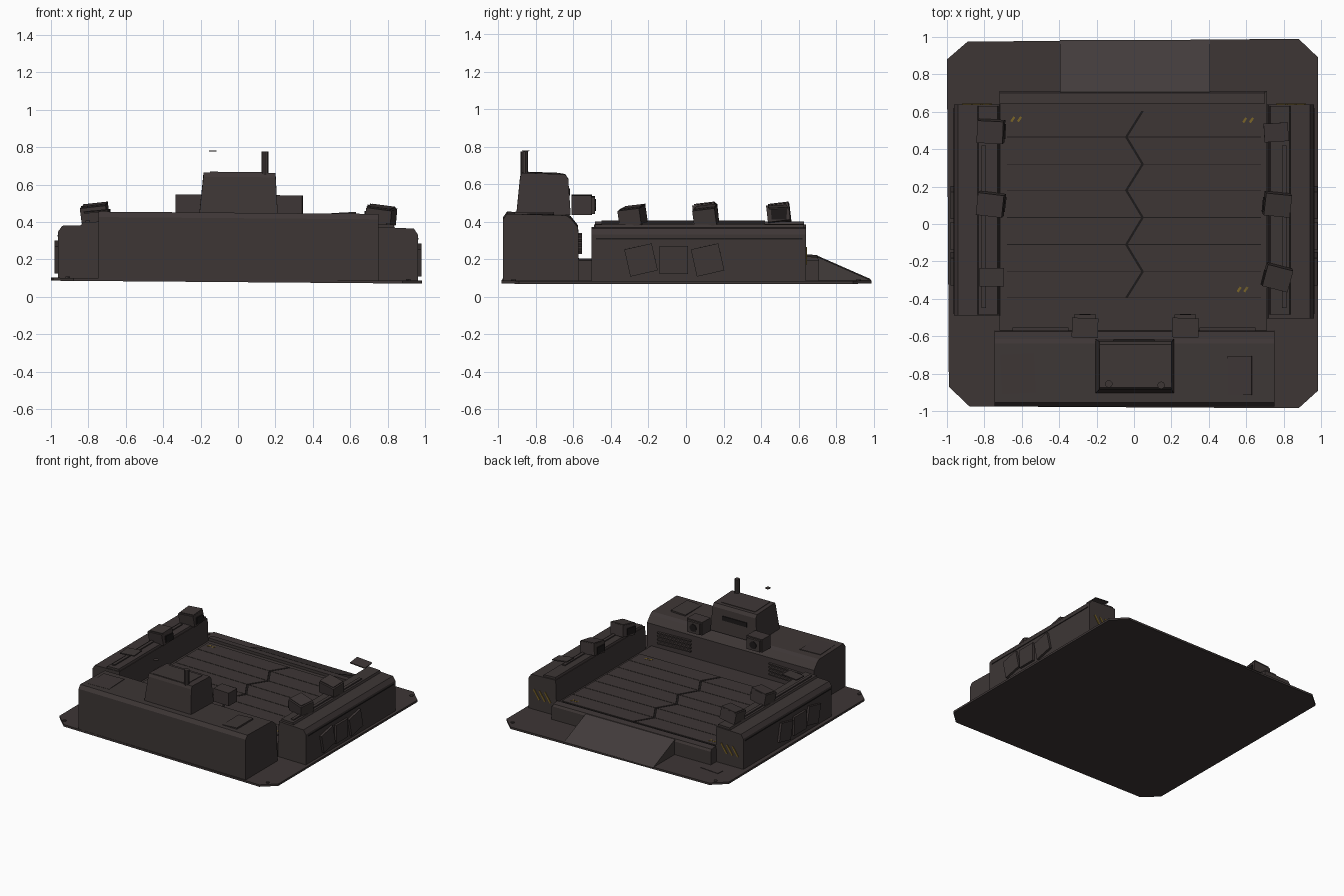
import bpy, bmesh, math
from mathutils import Matrix, Vector


def mat(name, c):
    m = bpy.data.materials.new(name)
    m.diffuse_color = (*c, 1)
    return m


BODY = mat("dark_brown_metal", (0.047, 0.037, 0.036))
RAMP = mat("worn_brown_metal", (0.055, 0.045, 0.044))
SEAM = mat("seam_black", (0.012, 0.010, 0.010))
MARK = mat("ochre_paint", (0.20, 0.13, 0.02))


def finish(name, bm, m):
    # the whole pad leans very slightly to its right side
    for v in bm.verts:
        v.co.z -= 0.008 * v.co.x
    bmesh.ops.recalc_face_normals(bm, faces=bm.faces)
    me = bpy.data.meshes.new(name)
    bm.to_mesh(me)
    bm.free()
    me.materials.append(m)
    o = bpy.data.objects.new(name, me)
    bpy.context.collection.objects.link(o)
    return o


def prism(name, pts, axis, a, b, m=BODY):
    """Extrude a 2D profile along an axis: x takes (y,z), y takes (x,z), z takes (x,y)."""
    bm = bmesh.new()

    def place(p, t):
        return {"x": (t, p[0], p[1]), "y": (p[0], t, p[1]), "z": (p[0], p[1], t)}[axis]
    lo = [bm.verts.new(place(p, a)) for p in pts]
    hi = [bm.verts.new(place(p, b)) for p in pts]
    bm.faces.new(lo)
    bm.faces.new(hi)
    n = len(pts)
    for i in range(n):
        j = (i + 1) % n
        bm.faces.new((lo[i], lo[j], hi[j], hi[i]))
    return finish(name, bm, m)


def box(name, c, s, m=BODY, rot=(0, 0, 0), taper=1.0):
    bm = bmesh.new()
    bmesh.ops.create_cube(bm, size=1)
    R = Matrix.Rotation(rot[2], 3, "Z") @ Matrix.Rotation(rot[1], 3, "Y") @ Matrix.Rotation(rot[0], 3, "X")
    for v in bm.verts:
        k = taper if v.co.z > 0 else 1
        v.co = R @ Vector((v.co.x * s[0] * k, v.co.y * s[1] * k, v.co.z * s[2])) + Vector(c)
    return finish(name, bm, m)


def disc(name, c, r, h, axis="Z", m=BODY, n=10):
    bm = bmesh.new()
    bmesh.ops.create_cone(bm, cap_ends=True, segments=n, radius1=r, radius2=r, depth=h)
    R = Matrix.Rotation(math.pi / 2, 3, "X") if axis == "Y" else Matrix.Identity(3)
    for v in bm.verts:
        v.co = R @ v.co + Vector(c)
    return finish(name, bm, m)


# base plate with cut corners
prism("base_plate", [(-0.99, -0.87), (-0.88, -0.975), (0.88, -0.985), (0.985, -0.89),
                     (0.985, 0.89), (0.88, 0.99), (-0.89, 0.975), (-1.0, 0.88)], "z", 0.078, 0.094)
for sx in (-1, 1):
    for sy in (-1, 1):
        disc("corner_bolt", (sx * 0.91, sy * 0.92, 0.097), 0.014, 0.008, n=6)
box("base_patch", (-0.77, 0.77, 0.095), (0.17, 0.06, 0.005), rot=(0, 0, -0.1))

# front equipment block
prism("front_block", [(-0.975, 0.09), (-0.975, 0.42), (-0.955, 0.449), (-0.64, 0.441), (-0.615, 0.425),
                      (-0.575, 0.375), (-0.57, 0.09)], "x", -0.745, 0.752)
box("block_hatch_right", (0.565, -0.81, 0.449), (0.13, 0.21, 0.012), rot=(0, -0.06, 0))
box("block_hatch_left", (-0.62, -0.80, 0.447), (0.18, 0.21, 0.004), rot=(0, 0, 0.05))
for sx in (-1, 1):
    for i in range(4):
        box("vent_slat", (sx * 0.5, -0.563, 0.245 + 0.028 * i), (0.30, 0.018, 0.010), rot=(0, sx * 0.03, 0))

# control cabin
prism_pts = [(-0.905, 0.44), (-0.885, 0.64), (-0.875, 0.664), (-0.645, 0.655), (-0.628, 0.63), (-0.615, 0.44)]
cabin = prism("control_cabin", prism_pts, "x", -0.207, 0.213)
for v in cabin.data.vertices:
    if v.co.z > 0.55:
        v.co.x = 0.008 + (v.co.x - 0.003) * 0.92
cabin.data.update()
box("cabin_roof_panel", (0.0, -0.77, 0.662), (0.30, 0.20, 0.004), rot=(-0.035, 0, 0))
box("cabin_window", (0.0, -0.624, 0.56), (0.22, 0.012, 0.035), SEAM)
disc("antenna_mast", (0.145, -0.862, 0.715), 0.02, 0.125)
disc("antenna_cap", (-0.135, -0.855, 0.778), 0.02, 0.004)

# floodlights beside the cabin
for x in (-0.262, 0.275):
    box("floodlight", (x, -0.555, 0.492), (0.14, 0.105, 0.105), rot=(0, 0, -0.03))
    box("floodlight_hood", (x, -0.50, 0.49), (0.115, 0.03, 0.09))
    disc("floodlight_lens", (x, -0.486, 0.49), 0.03, 0.012, "Y", SEAM)

# landing deck slab, ramp
box("deck_slab", (-0.005, 0.07, 0.145), (1.43, 1.28, 0.11))
prism("deck_rear_lip", [(0.645, 0.09), (0.645, 0.222), (0.70, 0.217), (0.71, 0.20), (0.71, 0.09)], "x", -0.72, 0.70)
prism("ramp", [(0.705, 0.09), (0.705, 0.215), (0.985, 0.092), (0.985, 0.088)], "x", -0.395, 0.405, RAMP)

# deck planks split by a zigzag seam
seam_y = [-0.395, -0.255, -0.11, 0.035, 0.18, 0.32, 0.465, 0.605]
box("deck_seam_floor", (0, 0.105, 0.201), (1.36, 1.0, 0.004), SEAM)
for i in range(7):
    y0, y1 = seam_y[i] + 0.002, seam_y[i + 1] - 0.002
    x0, x1 = (-0.04, 0.045) if i % 2 == 0 else (0.045, -0.04)
    prism("deck_plank_left", [(-0.69, y0), (x0 - 0.007, y0), (x1 - 0.007, y1), (-0.69, y1)], "z", 0.19, 0.208)
    prism("deck_plank_right", [(x0 + 0.007, y0), (0.69, y0), (0.69, y1), (x1 + 0.007, y1)], "z", 0.19, 0.208)

# worn ochre marks on the deck corners
for x, y in ((-0.63, 0.56), (0.61, 0.555), (0.58, -0.35)):
    for k in (-1, 1):
        box("deck_mark", (x + 0.018 * k, y, 0.2085), (0.012, 0.03, 0.003), MARK, rot=(0, 0, -0.6))

# side walls with stepped tops, panels and end stripes
for s in (-1, 1):
    prism("side_wall", [(s * 0.71, 0.09), (s * 0.962, 0.09), (s * 0.962, 0.34), (s * 0.94, 0.372),
                        (s * 0.72, 0.38)], "y", -0.505 if s > 0 else -0.49, 0.64)
    prism("wall_rail", [(s * 0.722, 0.37), (s * 0.84, 0.37), (s * 0.832, 0.392), (s * 0.73, 0.396)],
          "y", -0.485, 0.63)
    prism("rail_cable", [(s * 0.79, 0.38), (s * 0.815, 0.38), (s * 0.815, 0.402), (s * 0.79, 0.402)],
          "y", -0.45, 0.42)
    for y, a in ((-0.24, 0.22), (-0.065, 0.0), (0.115, 0.22)):
        box("wall_panel", (s * 0.969, y, 0.205), (0.022, 0.15, 0.148), rot=(a, 0, 0))
    box("wall_trim", (s * 0.962, 0.07, 0.318), (0.006, 1.1, 0.008), SEAM)
    for k in range(3):
        box("end_stripe", (s * 0.84 + 0.05 * (k - 1), 0.642, 0.22), (0.012, 0.006, 0.09), MARK, rot=(0, 0.6, 0))

# lamp boxes on the rails: side, y, turn, has body
for s, y, turn, solid in ((-1, 0.495, -0.05, True), (-1, 0.105, -0.12, True), (-1, -0.285, 0.0, False),
                          (1, 0.49, 0.06, False), (1, 0.105, -0.1, True), (1, -0.285, -0.25, True)):
    if solid:
        box("lamp_box", (s * 0.765, y, 0.436), (0.14, 0.12, 0.09), rot=(0.12, s * 0.12, turn))
        box("lamp_face", (s * 0.69, y, 0.436), (0.008, 0.08, 0.055), SEAM, rot=(0, 0, turn))
        box("lamp_cap", (s * 0.765, y, 0.486), (0.13, 0.11, 0.006), rot=(0.12, s * 0.12, turn))
    else:
        box("lamp_cap", (s * 0.76, y, 0.485 if s > 0 else 0.45), (0.13, 0.10, 0.008), rot=(0.05, s * 0.1, turn))
